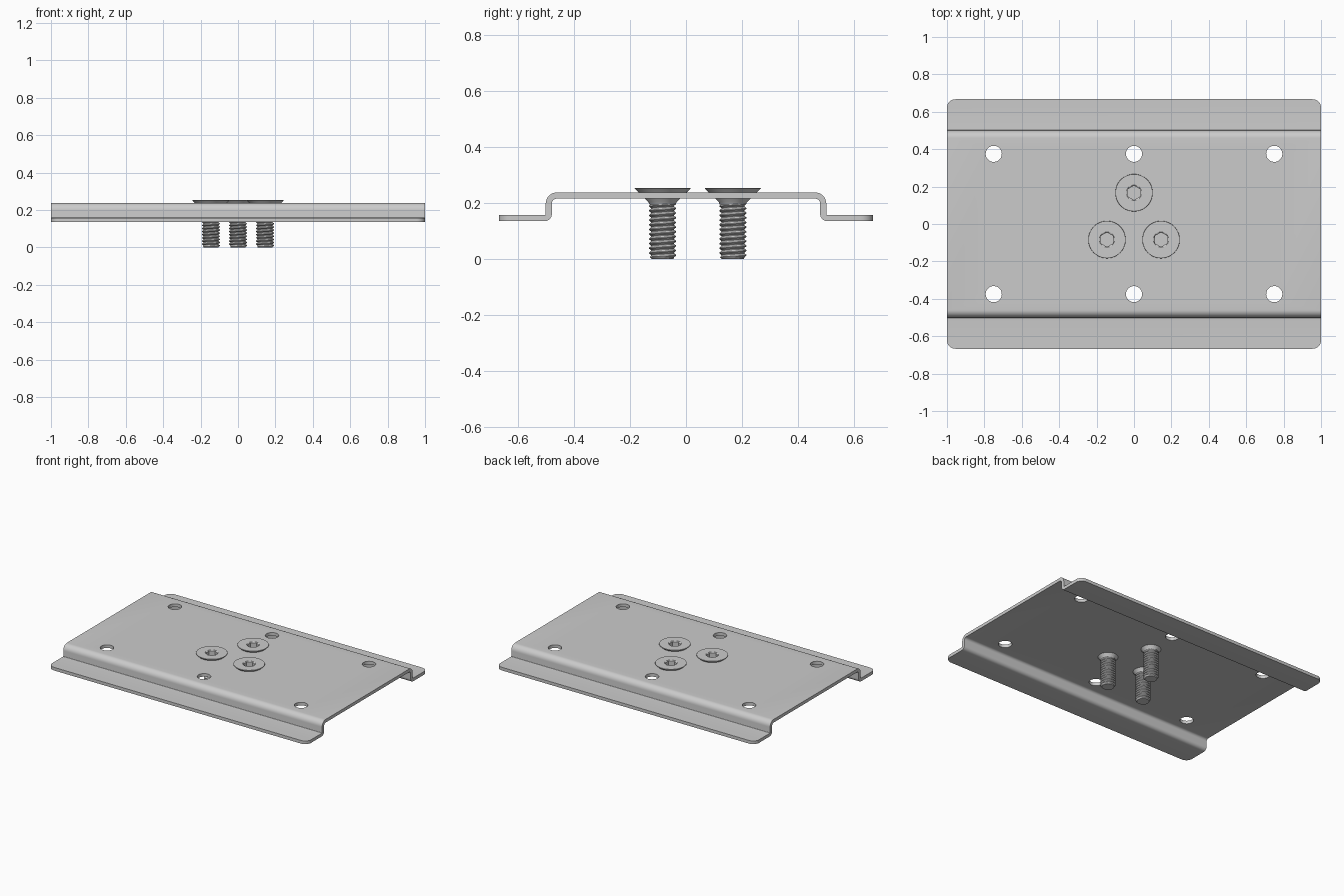
import bpy, bmesh
from math import sin, cos, pi, tau, radians

if "Cube" in bpy.data.objects:
    bpy.data.objects.remove(bpy.data.objects["Cube"])

SCREWS = [(0.167 * cos(radians(a)), 0.167 * sin(radians(a))) for a in (90, 210, 330)]
SEG = 48


def make_object(name, bm):
    bmesh.ops.recalc_face_normals(bm, faces=bm.faces[:])
    mesh = bpy.data.meshes.new(name)
    bm.to_mesh(mesh)
    bm.free()
    obj = bpy.data.objects.new(name, mesh)
    bpy.context.collection.objects.link(obj)
    return obj


def smooth(obj, angle):
    bpy.ops.object.select_all(action='DESELECT')
    obj.select_set(True)
    bpy.context.view_layer.objects.active = obj
    bpy.ops.object.shade_smooth_by_angle(angle=radians(angle))


def arc(cy, cz, r, a0, a1, n=8):
    return [(cy + r * cos(radians(a0 + (a1 - a0) * i / n)),
             cz + r * sin(radians(a0 + (a1 - a0) * i / n))) for i in range(n + 1)]


def half_profile(r_low, r_high):
    # one skin of the bent sheet, from flange edge to top sheet
    return ([(0.667, 0.161 - r_low)] + arc(0.504, 0.161, r_low, 270, 180)
            + arc(0.46, 0.1975, r_high, 0, 90))


def make_plate():
    upper, lower = half_profile(0.004, 0.04), half_profile(0.026, 0.018)
    flip = lambda pts: [(-y, z) for y, z in pts]
    outline = upper + flip(upper)[::-1] + flip(lower) + lower[::-1]
    bm = bmesh.new()
    face = bm.faces.new([bm.verts.new((-1, y, z)) for y, z in outline])
    ext = bmesh.ops.extrude_face_region(bm, geom=[face])
    bmesh.ops.translate(bm, vec=(2, 0, 0),
                        verts=[v for v in ext['geom'] if isinstance(v, bmesh.types.BMVert)])
    # rounded flange corners
    corners = [e for e in bm.edges if all(abs(v.co.y) > 0.66 for v in e.verts)
               and abs(e.verts[0].co.z - e.verts[1].co.z) > 0.01]
    bmesh.ops.bevel(bm, geom=corners, offset=0.045, segments=8, profile=0.5, affect='EDGES')
    return make_object("mounting_plate", bm)


def cut_holes(plate):
    # six plain holes and three countersinks
    bm = bmesh.new()
    drills = [(x, y, 0.043, 0.043) for x in (-0.75, 0, 0.75) for y in (-0.375, 0.375)]
    drills += [(x, y, 0.0515, 0.1015) for x, y in SCREWS]
    for x, y, r1, r2 in drills:
        made = bmesh.ops.create_cone(bm, cap_ends=True, segments=SEG,
                                     radius1=r1, radius2=r2, depth=0.05)
        bmesh.ops.translate(bm, verts=made['verts'], vec=(x, y, 0.2285))
    cutter = make_object("hole_cutter", bm)
    cutter.hide_render = True
    mod = plate.modifiers.new("holes", 'BOOLEAN')
    mod.operation, mod.solver, mod.object = 'DIFFERENCE', 'EXACT', cutter
    bpy.context.view_layer.objects.active = plate
    bpy.ops.object.modifier_apply(modifier=mod.name)
    bpy.data.objects.remove(cutter, do_unlink=True)


def bridge(bm, a, b):
    n = len(a)
    for i in range(n):
        bm.faces.new((a[i], a[(i + 1) % n], b[(i + 1) % n], b[i]))


def make_screw_head(name, x, y):
    bm = bmesh.new()
    hexagon = lambda t: 0.0335 / cos((t - pi / 6) % (pi / 3) - pi / 6)
    # socket floor, socket wall, lead-in, top rim, cone, neck
    levels = [(hexagon, 0.212), (hexagon, 0.249), (0.041, 0.2535), (0.099, 0.2535),
              (0.1, 0.2515), (0.05, 0.2025), (0.047, 0.195)]
    rings = []
    for r, z in levels:
        ring = []
        for i in range(SEG):
            t = tau * i / SEG
            rad = r(t) if callable(r) else r
            ring.append(bm.verts.new((x + rad * cos(t), y + rad * sin(t), z)))
        rings.append(ring)
    for a, b in zip(rings, rings[1:]):
        bridge(bm, a, b)
    bm.faces.new(rings[0])
    bm.faces.new(rings[-1])
    return make_object(name, bm)


def make_thread(name, x, y, top=0.197, pitch=0.0167):
    # helical grid: each column rises with its angle, clamped to the shaft ends
    bm = bmesh.new()
    shape = [(0, 0.041), (0.14, 0.041), (0.5, 0.0485), (0.64, 0.0485)]
    cols = []
    for i in range(SEG + 1):
        t = tau * i / SEG
        col = []
        for k in range(-2, int(top / pitch) + 2):
            for f, r in shape:
                z = (k + f + i / SEG) * pitch
                r = min(r, 0.039 + max(z, 0))
                if z > top:
                    r = 0.045
                z = min(max(z, 0), top)
                col.append(bm.verts.new((x + r * cos(t), y + r * sin(t), z)))
        cols.append(col)
    for a, b in zip(cols, cols[1:]):
        for j in range(len(a) - 1):
            bm.faces.new((a[j], b[j], b[j + 1], a[j + 1]))
    bmesh.ops.remove_doubles(bm, verts=bm.verts[:], dist=0.00005)
    # flat tip
    bmesh.ops.holes_fill(bm, edges=[e for e in bm.edges if e.is_boundary], sides=0)
    return make_object(name, bm)


plate = make_plate()
cut_holes(plate)
smooth(plate, 30)

for n, (sx, sy) in enumerate(SCREWS, 1):
    smooth(make_screw_head(f"screw_head_{n}", sx, sy), 25)
    smooth(make_thread(f"screw_thread_{n}", sx, sy), 30)
